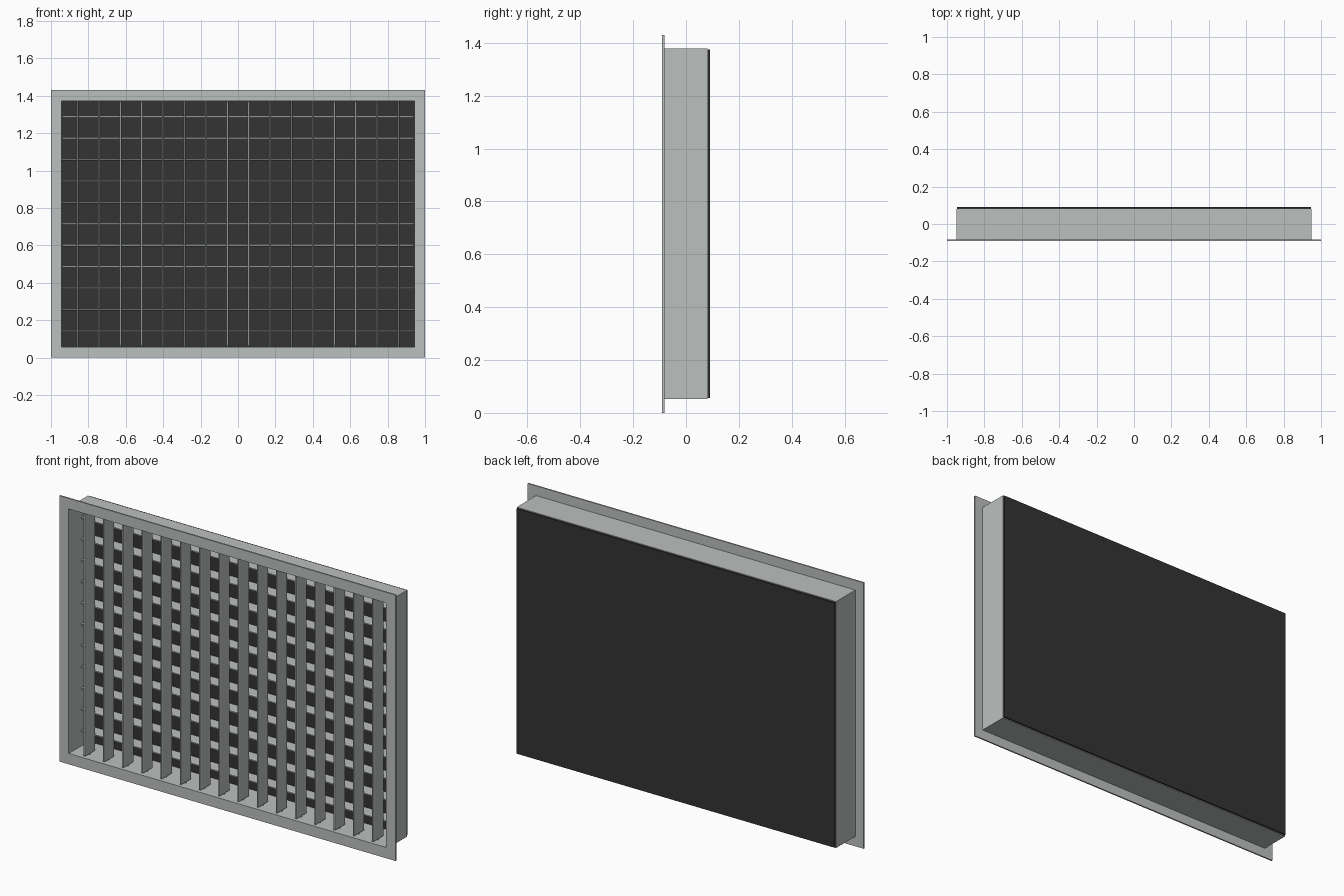
import bpy, bmesh, math
from mathutils import Matrix, Vector

if "Cube" in bpy.data.objects:
    bpy.data.objects.remove(bpy.data.objects["Cube"])


def material(name, rgb):
    m = bpy.data.materials.new(name)
    m.diffuse_color = (*rgb, 1)
    m.use_nodes = True
    m.node_tree.nodes["Principled BSDF"].inputs["Base Color"].default_value = m.diffuse_color
    return m


ALU = material("satin aluminium", (0.50, 0.53, 0.52))
DARK = material("dark backing", (0.033, 0.033, 0.033))


def finish(name, bm, mat):
    bmesh.ops.recalc_face_normals(bm, faces=bm.faces)
    me = bpy.data.meshes.new(name)
    bm.to_mesh(me)
    bm.free()
    me.materials.append(mat)
    ob = bpy.data.objects.new(name, me)
    bpy.context.collection.objects.link(ob)
    return ob


def ring(name, outer, inner, y0, y1):
    """Rectangular frame; outer and inner are (half width, z low, z high)."""
    bm = bmesh.new()
    loops = []
    for (w, lo, hi), y in ((outer, y0), (inner, y0), (inner, y1), (outer, y1)):
        loops.append([bm.verts.new((x, y, z)) for x, z in
                      ((-w, lo), (w, lo), (w, hi), (-w, hi))])
    for k in range(4):
        a, b = loops[k], loops[(k + 1) % 4]
        for i in range(4):
            j = (i + 1) % 4
            bm.faces.new((a[i], a[j], b[j], b[i]))
    return finish(name, bm, ALU)


def box(name, lo, hi, mat):
    bm = bmesh.new()
    lo, hi = Vector(lo), Vector(hi)
    bmesh.ops.create_cube(bm, size=1, matrix=Matrix.Translation((lo + hi) / 2)
                          @ Matrix.Diagonal((*(hi - lo), 1)))
    return finish(name, bm, mat)


def blade(name, centre, length, depth, pin, upright):
    """Thin blade with a chamfered nose and a pivot pin at each end."""
    bm = bmesh.new()
    t, d = 0.0055, depth / 2
    prof = [(-t * 0.6, -d), (t * 0.6, -d), (t, -d + 0.006), (t, d - 0.006),
            (t * 0.6, d), (-t * 0.6, d), (-t, d - 0.006), (-t, -d + 0.006)]
    face = bm.faces.new([bm.verts.new((x, y, -length / 2)) for x, y in prof])
    ext = bmesh.ops.extrude_face_region(bm, geom=[face], use_keep_orig=True)
    bmesh.ops.translate(bm, vec=(0, 0, length),
                        verts=[v for v in ext["geom"] if isinstance(v, bmesh.types.BMVert)])
    for s in (-1, 1):
        bmesh.ops.create_cone(bm, cap_ends=True, segments=10, radius1=0.005, radius2=0.005,
                              depth=pin, matrix=Matrix.Translation((0, 0, s * (length + pin) / 2)))
    if not upright:
        bmesh.ops.rotate(bm, matrix=Matrix.Rotation(math.pi / 2, 3, 'Y'), verts=bm.verts)
    bmesh.ops.translate(bm, vec=centre, verts=bm.verts)
    return finish(name, bm, ALU)


# Front flange, duct collar and dark backing plate
W, LO, HI = 0.944, 0.058, 1.373
ring("front_flange", (1.0, 0, 1.43), (W, LO, HI), -0.09, -0.082)
ring("collar", (0.95, 0.053, 1.378), (W, LO, HI), -0.082, 0.081)
box("back_plate", (-0.946, 0.081, 0.057), (0.946, 0.09, 1.374), DARK)

# Upright blades in front
gap, mid = 0.006, (LO + HI) / 2
for i in range(16):
    blade(f"vertical_blade_{i + 1}", (-0.858 + i * 0.1144, -0.038, mid),
          HI - LO - 2 * gap, 0.086, gap, True)

# Level blades behind
for i in range(11):
    blade(f"horizontal_blade_{i + 1}", (0, 0.043, mid + (i - 5) * 0.1145),
          2 * W - 2 * gap, 0.07, gap, False)
